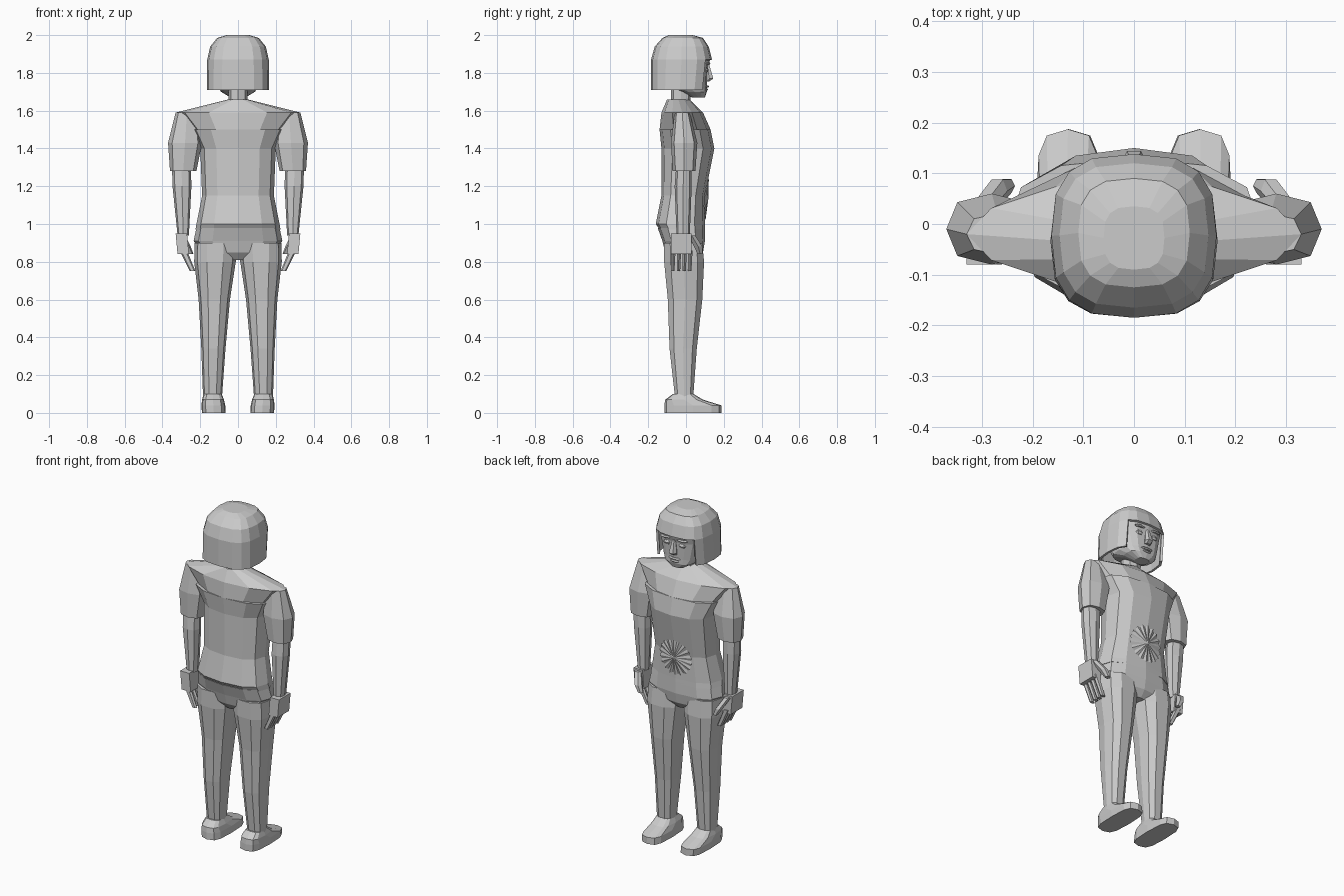
import bpy, bmesh, math

cube = bpy.data.objects.get("Cube")
if cube:
    bpy.data.objects.remove(cube)

mat = bpy.data.materials.new("plain_grey")
mat.use_nodes = True
grey = (.6, .6, .6, 1)
mat.diffuse_color = grey
mat.node_tree.nodes["Principled BSDF"].inputs["Base Color"].default_value = grey


def finish(name, bm):
    bmesh.ops.recalc_face_normals(bm, faces=bm.faces[:])
    mesh = bpy.data.meshes.new(name)
    bm.to_mesh(mesh)
    bm.free()
    mesh.materials.append(mat)
    obj = bpy.data.objects.new(name, mesh)
    bpy.context.collection.objects.link(obj)
    return obj


def signed_power(value, exponent):
    return math.copysign(abs(value) ** exponent, value) if abs(value) > 1e-6 else 0


def loft(name, rings, sides=12, roundness=.8, low_x=0, high_x=0, closed=True):
    """Skin rings of (height, half width, back, front); the axis leans from low_x to high_x."""
    bm = bmesh.new()
    loops = []
    bottom, top = rings[0][0], rings[-1][0]
    phase = 0 if roundness else math.pi / 4
    for height, half, back, front in rings:
        axis = low_x + (high_x - low_x) * (height - bottom) / (top - bottom)
        middle, depth = (front + back) / 2, (front - back) / 2
        loop = []
        for i in range(sides):
            angle = math.tau * i / sides + phase
            x = axis + half * signed_power(math.cos(angle), roundness)
            y = middle + depth * signed_power(math.sin(angle), roundness)
            loop.append(bm.verts.new((x, y, height)))
        loops.append(loop)
    for lower, upper in zip(loops, loops[1:]):
        for i in range(sides):
            j = (i + 1) % sides
            bm.faces.new((lower[i], lower[j], upper[j], upper[i]))
    if closed:
        bm.faces.new(loops[0])
    bm.faces.new(loops[-1])
    return finish(name, bm)


def pair(name, rings, low_x, high_x, **options):
    """Make the same part on both sides of the body."""
    for side, sign in (("left", 1), ("right", -1)):
        loft(side + "_" + name, rings, low_x=sign * low_x, high_x=sign * high_x, **options)


def lens(name, height, half, thick, front, x=None):
    """Small bulging feature on the face, such as an eye or a lip."""
    inner, edge = front - .03, front - .006
    rings = [(height - thick, half * .7, inner, edge),
             (height, half, inner, front),
             (height + thick, half * .7, inner, edge)]
    if x is None:
        loft(name, rings, sides=8)
    else:
        pair(name, rings, x, x, sides=8)


# Shirt: body with a flared hem, then the pointed shoulder yoke
chest = (1.5, .25, -.14, .13)
loft("shirt_body", [(.97, .225, -.14, .1), (1, .22, -.16, .1), (1.15, .19, -.13, .1),
                    (1.4, .2, -.13, .15), chest], roundness=.8)
loft("shirt_yoke", [chest, (1.59, .33, -.13, .09), (1.66, .05, -.1, .02)], roundness=1.1)

# Sleeves and bare arms
pair("sleeve", [(1.28, .07, -.07, .05), (1.43, .09, -.08, .06), (1.59, .06, -.06, .02)],
     low_x=.29, high_x=.27, sides=8)
pair("arm", [(.94, .03, -.05, .02), (1.2, .05, -.06, .03), (1.33, .05, -.05, .03)],
     low_x=.29, high_x=.3, sides=8)

# Hands: square palm, four curled fingers and a thumb
pair("palm", [(.84, .03, -.08, .03), (.95, .03, -.08, .03)],
     low_x=.29, high_x=.3, sides=4, roundness=0)
for i in range(4):
    back = -.08 + .03 * i
    pair("finger_" + "abcd"[i], [(.75, .015, back, back + .02), (.86, .02, back, back + .026)],
         low_x=.24, high_x=.29, sides=6)
pair("thumb", [(.84, .015, .06, .09), (.88, .02, .04, .09), (.94, .02, .01, .05)],
     low_x=.25, high_x=.3, sides=6)

# Trousers
loft("hips", [(.81, .06, -.08, .06), (.85, .19, -.11, .09), (.91, .235, -.125, .1),
              (.98, .22, -.15, .1)])
pair("leg", [(.08, .05, -.06, .04), (.34, .064, -.09, .06), (.6, .083, -.1, .09),
             (.8, .11, -.12, .1), (.9, .11, -.12, .09)], low_x=.135, high_x=.12, sides=10)

# Shoes: flat sole, low toe and raised instep
sole = (.063, -.115, .187)
pair("shoe", [(0, *sole), (.04, *sole), (.07, .058, -.11, .09), (.1, .048, -.07, .04)],
     low_x=.128, high_x=.134, roundness=.6)

# Neck and head
loft("neck", [(1.6, .05, -.08, .02), (1.74, .05, -.08, .03)], sides=8)
loft("head", [(1.67, .04, .03, .1), (1.7, .09, -.02, .11), (1.73, .11, -.1, .11),
              (1.83, .135, -.15, .115), (1.87, .135, -.15, .128), (1.94, .11, -.12, .09)],
     sides=16, roundness=.7)

# Bobbed hair, cut open in front of the face
hair = loft("hair", [(1.71, .165, -.185, .12), (1.87, .163, -.185, .138), (1.94, .147, -.165, .12),
                     (1.985, .11, -.125, .09), (2, .06, -.09, .035)],
            sides=16, roundness=.7, closed=False)
bm = bmesh.new()
bm.from_mesh(hair.data)
opening = [f for f in bm.faces
           if f.calc_center_median().y > .08 and f.calc_center_median().z < 1.86]
bmesh.ops.delete(bm, geom=opening, context="FACES")
bm.to_mesh(hair.data)
bm.free()
shell = hair.modifiers.new("thickness", "SOLIDIFY")
shell.thickness = .014
shell.offset = -1

# Face features
loft("nose", [(1.755, .02, .1, .125), (1.77, .024, .1, .147), (1.845, .01, .1, .124)], sides=6)
lens("upper_lip", height=1.728, half=.04, thick=.006, front=.122)
lens("lower_lip", height=1.712, half=.03, thick=.006, front=.119)
lens("eye", height=1.815, half=.023, thick=.012, front=.12, x=.05)
lens("eyebrow", height=1.85, half=.035, thick=.006, front=.13, x=.054)

# Pleated fan on the belly, its rim following the curve of the shirt
bm = bmesh.new()
pleats = 36
middle = 1.13
hub = bm.verts.new((0, .118, middle))
rim = []
for i in range(pleats):
    angle = math.tau * i / pleats
    raised = i % 2
    radius = .11 if raised else .1
    x, rise = radius * math.cos(angle), radius * math.sin(angle)
    y = .106 + .006 * raised - 1.2 * x * x + .08 * rise
    rim.append(bm.verts.new((x, y, middle + rise)))
for i in range(pleats):
    bm.faces.new((hub, rim[i], rim[(i + 1) % pleats]))
finish("belly_fan", bm)
